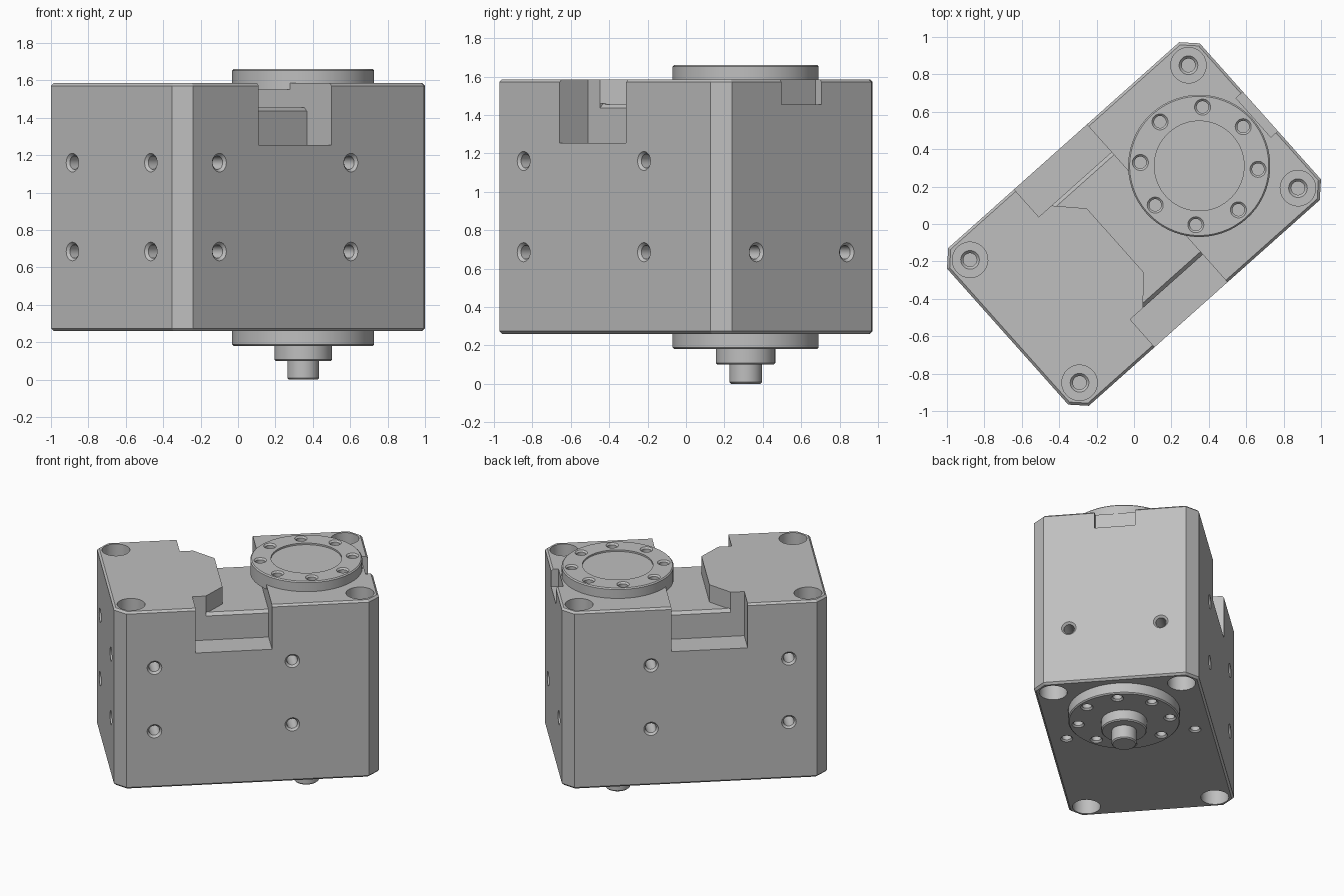
import bpy, bmesh, math
from mathutils import Matrix, Vector

cube = bpy.data.objects.get("Cube")
if cube:
    bpy.data.objects.remove(cube, do_unlink=True)

# One metal colour
metal = bpy.data.materials.new("light_grey_metal")
metal.use_nodes = True
grey = (0.52, 0.52, 0.52, 1)
metal.diffuse_color = grey
metal.node_tree.nodes["Principled BSDF"].inputs["Base Color"].default_value = grey

TURN = math.radians(41.7)          # plan angle of the long axis
HALF_L, HALF_W, CORNER = 0.905, 0.565, 0.078
BASE, TOP = 0.26, 1.585
AXIS_X = 0.467                     # shaft position along the long axis


def make_object(name, bm):
    bmesh.ops.recalc_face_normals(bm, faces=bm.faces)
    mesh = bpy.data.meshes.new(name)
    bm.to_mesh(mesh)
    bm.free()
    mesh.materials.append(metal)
    obj = bpy.data.objects.new(name, mesh)
    bpy.context.collection.objects.link(obj)
    return obj


def add_prism(bm, points, offset):
    """Extrude a closed outline of 3D points by an offset."""
    face = bm.faces.new([bm.verts.new(p) for p in points])
    new = bmesh.ops.extrude_face_region(bm, geom=[face])["geom"]
    verts = [v for v in new if isinstance(v, bmesh.types.BMVert)]
    bmesh.ops.translate(bm, verts=verts, vec=offset)


def add_lathe(bm, profile, place=(0, 0, 0), direction=(0, 0, 1), steps=32):
    """Spin a (radius, height) profile and stand it along a direction."""
    part = bmesh.new()
    verts = [part.verts.new((r, 0, z)) for r, z in profile]
    edges = [part.edges.new(pair) for pair in zip(verts, verts[1:])]
    bmesh.ops.spin(part, geom=verts + edges, cent=(0, 0, 0), axis=(0, 0, 1),
                   angle=math.tau, steps=steps)
    bmesh.ops.remove_doubles(part, verts=part.verts, dist=0.0001)
    bmesh.ops.recalc_face_normals(part, faces=part.faces)
    turn = Vector((0, 0, 1)).rotation_difference(Vector(direction)).to_matrix().to_4x4()
    part.transform(Matrix.Translation(place) @ turn)
    temp = bpy.data.meshes.new("temp")
    part.to_mesh(temp)
    part.free()
    bm.from_mesh(temp)
    bpy.data.meshes.remove(temp)


def cut(obj, bm):
    """Subtract a cutter mesh from an object and discard the cutter."""
    cutter = make_object("cutter", bm)
    cutter.hide_render = True
    mod = obj.modifiers.new("cut", "BOOLEAN")
    mod.operation, mod.solver, mod.object = "DIFFERENCE", "EXACT", cutter
    bpy.context.view_layer.objects.active = obj
    bpy.ops.object.modifier_apply(modifier=mod.name)
    bpy.data.objects.remove(cutter, do_unlink=True)


def finish(obj):
    obj.rotation_euler.z = TURN
    bpy.ops.object.select_all(action="DESELECT")
    obj.select_set(True)
    bpy.context.view_layer.objects.active = obj
    bpy.ops.object.shade_smooth_by_angle(angle=math.radians(30))


def hole(radius, sink, depth):
    """Profile of a blind hole with a countersunk mouth."""
    return [(0, -depth), (radius, -depth), (radius, radius - sink),
            (sink, 0), (sink, 0.05), (0, 0.05)]


# Housing: box with chamfered corners and rims
a, b = HALF_L - CORNER, HALF_W - CORNER
outline = [(HALF_L, -b), (HALF_L, b), (a, HALF_W), (-a, HALF_W),
           (-HALF_L, b), (-HALF_L, -b), (-a, -HALF_W), (a, -HALF_W)]
bm = bmesh.new()
add_prism(bm, [(x, y, BASE) for x, y in outline], (0, 0, TOP - BASE))
rims = [e for e in bm.edges if abs(e.verts[0].co.z - e.verts[1].co.z) < 0.01]
bmesh.ops.bevel(bm, geom=rims, offset=0.014, segments=1, affect="EDGES")
housing = make_object("housing", bm)

# Cross channel with a bulging plateau side
x0, x1, shelf = -0.355, 0.166, 1.455
channel = [(x1, -0.45), (x1, 0.45), (-0.262, 0.45), (-0.262, 0.365),
           (-0.133, 0.23), (-0.133, -0.23), (-0.262, -0.365), (-0.262, -0.45)]
bm = bmesh.new()
add_prism(bm, [(x, y, shelf) for x, y in channel], (0, 0, 0.4))
cut(housing, bm)

# Deep pockets at both channel ends, then the chamfered shelf lips
bm = bmesh.new()
for s in (-1, 1):
    pocket = [(0.367, 1.255), (0.7, 1.255), (0.7, 1.9), (0.367, 1.9)]
    add_prism(bm, [(x0, s * y, z) for y, z in pocket], (x1 - x0, 0, 0))
cut(housing, bm)
bm = bmesh.new()
for s in (-1, 1):
    lip = [(0.342, shelf + 0.005), (0.372, shelf + 0.005), (0.372, shelf - 0.025)]
    add_prism(bm, [(-0.262, s * y, z) for y, z in lip], (x1 + 0.262, 0, 0))
cut(housing, bm)

# Shallow notch in the end wall
bm = bmesh.new()
add_prism(bm, [(0.855, -0.14, shelf), (1, -0.14, shelf),
               (1, 0.14, shelf), (0.855, 0.14, shelf)], (0, 0, 0.4))
cut(housing, bm)

# Corner counterbores and side screw holes
bm = bmesh.new()
bore = [(0, -0.34), (0.036, -0.34), (0.036, -0.215), (0.05, -0.2),
        (0.095, -0.2), (0.095, 0.05), (0, 0.05)]
screw = hole(0.036, 0.05, 0.16)
for s in (-1, 1):
    for x in (-0.782, 0.782):
        add_lathe(bm, bore, (x, s * 0.44, TOP), (0, 0, 1))
        add_lathe(bm, bore, (x, s * 0.44, BASE), (0, 0, -1))
    add_lathe(bm, hole(0.032, 0.042, 0.12), (0.15, s * 0.44, BASE), (0, 0, -1))
    for z in (0.685, 1.16):
        for x in (-0.637, 0.305):
            add_lathe(bm, screw, (x, s * HALF_W, z), (0, s, 0))
        add_lathe(bm, screw, (-HALF_L, s * 0.315, z), (-1, 0, 0))
    add_lathe(bm, screw, (HALF_L, s * 0.315, 0.685), (1, 0, 0))
cut(housing, bm)
finish(housing)


# Round output flanges, each with a ring of eight screw holes
def flange(name, profile, face_z, direction):
    bm = bmesh.new()
    add_lathe(bm, profile, (AXIS_X, 0, 0), steps=64)
    obj = make_object(name, bm)
    bm = bmesh.new()
    for i in range(8):
        t = i * math.tau / 8
        spot = (AXIS_X + 0.315 * math.cos(t), 0.315 * math.sin(t), face_z)
        add_lathe(bm, hole(0.032, 0.043, 0.07), spot, (0, 0, direction), 24)
    cut(obj, bm)
    finish(obj)


flange("top_flange", [(0, 1.55), (0.38, 1.55), (0.38, 1.652), (0.372, 1.66),
                      (0.24, 1.66), (0.24, 1.648), (0, 1.648)], 1.66, 1)
flange("bottom_flange", [(0, 0.3), (0.38, 0.3), (0.38, 0.188), (0.372, 0.18),
                         (0, 0.18)], 0.18, -1)

# Stepped hub and drive shaft underneath
bm = bmesh.new()
add_lathe(bm, [(0, 0.2), (0.155, 0.2), (0.155, 0.108), (0.147, 0.1), (0.085, 0.1),
               (0.085, 0.008), (0.077, 0), (0, 0)], (AXIS_X, 0, 0), steps=48)
finish(make_object("drive_shaft", bm))
